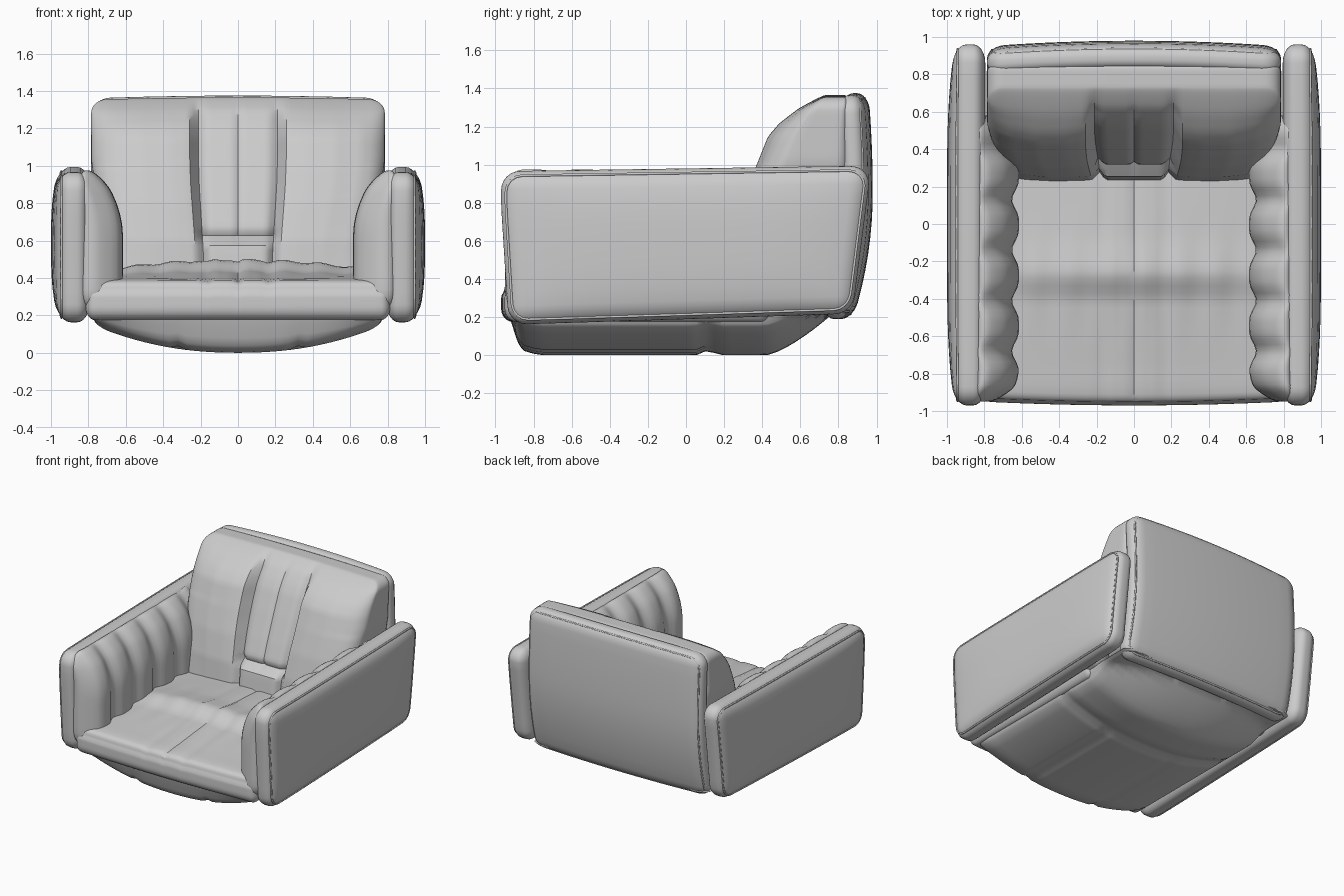
import bpy, bmesh
from math import tan, pi, exp, cos, sin, radians
from mathutils import Vector

if "Cube" in bpy.data.objects:
    bpy.data.objects.remove(bpy.data.objects["Cube"])


def ticks(lo, hi, r, n):
    # even spacing inside, angular spacing through the rounded rim
    e = [tan(k * pi / 12) * r for k in (1, 2, 3)]
    a, b = lo + r, hi - r
    return [a - v for v in reversed(e)] + [a + (b - a) * i / n for i in range(n + 1)] + [b + v for v in e]


def finish(ob, mirror):
    if mirror:
        ob.modifiers.new("Mirror", 'MIRROR')
    return ob


def soft_box(name, lo, hi, rad, cuts, warp, mirror=False):
    """Rounded box on a regular grid, then reshaped by warp(x, y, z)."""
    ax = [ticks(lo[i], hi[i], rad[i], cuts[i]) for i in range(3)]
    n = [len(a) - 1 for a in ax]
    bm, verts = bmesh.new(), {}

    def vert(key):
        if key not in verts:
            p = [ax[i][key[i]] for i in range(3)]
            q = [min(max(p[i], lo[i] + rad[i]), hi[i] - rad[i]) for i in range(3)]
            e = Vector([(p[i] - q[i]) / rad[i] for i in range(3)]).normalized()
            verts[key] = bm.verts.new(warp(*[q[i] + rad[i] * e[i] for i in range(3)]))
        return verts[key]

    for a in range(3):
        b, c = (a + 1) % 3, (a + 2) % 3
        for side in (0, n[a]):
            for i in range(n[b]):
                for j in range(n[c]):
                    quad = []
                    for di, dj in ((0, 0), (1, 0), (1, 1), (0, 1)):
                        key = [0, 0, 0]
                        key[a], key[b], key[c] = side, i + di, j + dj
                        quad.append(vert(tuple(key)))
                    bm.faces.new(quad)
    bmesh.ops.recalc_face_normals(bm, faces=bm.faces)
    me = bpy.data.meshes.new(name)
    bm.to_mesh(me)
    bm.free()
    ob = bpy.data.objects.new(name, me)
    bpy.context.collection.objects.link(ob)
    bpy.ops.object.select_all(action='DESELECT')
    ob.select_set(True)
    bpy.context.view_layer.objects.active = ob
    bpy.ops.object.shade_smooth_by_angle(angle=radians(35))
    return finish(ob, mirror)


def piping(name, half_a, half_b, r, place, mirror=False):
    """Thin welt following a rounded rectangle placed on a panel."""
    pts = []
    for k, (sa, sb) in enumerate(((1, 1), (-1, 1), (-1, -1), (1, -1))):
        for t in range(5):
            g = (k + t / 4) * pi / 2
            pts.append((sa * (half_a - r) + r * cos(g), sb * (half_b - r) + r * sin(g)))
    dense = []
    for i, p in enumerate(pts):
        q = pts[(i + 1) % len(pts)]
        m = 10 if i % 5 == 4 else 1
        dense += [(p[0] + (q[0] - p[0]) * s / m, p[1] + (q[1] - p[1]) * s / m) for s in range(m)]
    cu = bpy.data.curves.new(name, 'CURVE')
    cu.dimensions, cu.bevel_depth, cu.bevel_resolution = '3D', 0.007, 1
    sp = cu.splines.new('POLY')
    sp.points.add(len(dense) - 1)
    for pt, d in zip(sp.points, dense):
        pt.co = (*place(*d), 1)
    sp.use_cyclic_u = True
    ob = bpy.data.objects.new(name, cu)
    bpy.context.collection.objects.link(ob)
    return finish(ob, mirror)


def groove(v, c, w):
    return exp(-((v - c) / w) ** 2)


def lerp(table, v):
    for (a, fa), (b, fb) in zip(table, table[1:]):
        if v <= b:
            return fa + (fb - fa) * max(0, (v - a) / (b - a))
    return table[-1][1]


# Arm outer slabs
def arm_warp(x, y, z):
    t = (z - .16) / .82
    k = (1 - (y / .97) ** 4) * (1 - abs(2 * t - 1) ** 3)
    y2 = y * (.90 + .09 * min(1, t * 1.15)) if y > 0 else y * (.96 + .04 * min(1, 1.3 * t))
    z2 = z + (1 - t) * .03 * (y + .97) + t * .015 * y
    return x + (.04 * k if x > .9 else 0), y2, z2


soft_box("arm_slab", (.795, -.97, .16), (.96, .97, .98), (.065, .1, .1), (2, 20, 9), arm_warp, True)
piping("arm_piping", .945, .385, .085, lambda a, b: arm_warp(.94, a, .57 + b), True)


# Ribbed inner arm pads
def pad_warp(x, y, z):
    t = (.86 - x) / .23
    rib = abs(cos(pi * (y + .95) / .27)) ** 4
    d = .12 * max(0, (z - .62) / .35) ** 2 + .035 * rib + .05 * max(0, (-.75 - y) / .2) ** 2
    d += .1 * max(0, (y - .3) / .3) ** 2
    return x + t * d, y, z - .012 * rib * max(0, (z - .7) / .3)


soft_box("arm_pad", (.615, -.95, .22), (.86, .58, .975), (.11, .09, .12), (2, 44, 9), pad_warp, True)


# Back shell
def shell_warp(x, y, z):
    k = -.1 * ((.85 - z) / .65) ** 2 if z < .85 else -.02 * ((z - .85) / .5) ** 2
    return x, y + k - .03 * (x / .79) ** 2, z - .015 * (x / .79) ** 2 * (z > .8)


soft_box("back_shell", (-.785, .84, .19), (.785, .98, 1.375), (.1, .06, .09), (14, 1, 12), shell_warp)
piping("back_shell_piping", .76, .567, .08, lambda a, b: shell_warp(a, .957, .7825 + b))

# Back cushion: leaning face, bulging side panels, recessed centre above a small lower pad
BULGE = [(.35, .22), (.6, .25), (.8, .30), (1, .37), (1.15, .43), (1.22, .49), (1.29, .58), (1.37, .71)]
LEAN = [(.35, .24), (.6, .32), (1, .5), (1.3, .64), (1.37, .71)]
ACROSS = [(.2, .4), (.26, .9), (.36, 1), (.52, 1), (.66, .8), (.78, .4)]


def cushion_warp(x, y, z):
    s = (.86 - y) / .56
    ax = abs(x)
    low = min(1, max(0, (z - .58) / .04))
    mix = lerp(ACROSS, ax)
    if ax < .24:
        mix = mix * low + .9 * (1 - low)
    f = lerp(LEAN, z) * (1 - mix) + lerp(BULGE, z) * mix
    fade = min(1, max(0, (1.37 - z) / .12))
    f += fade * (.045 * groove(ax, .215, .025) + .015 * low * groove(x, 0, .015))
    if ax < .22:
        f += .03 * groove(z, .62, .025)
    return x * lerp([(.4, .86), (.55, .88), (.9, .98), (1.05, 1)], z), \
        .86 - s * (.86 - f), z - .012 * (x / .78) ** 2 * (z > 1)


soft_box("back_cushion", (-.785, .3, .35), (.785, .86, 1.365), (.08, .1, .07), (60, 5, 34), cushion_warp)

# Seat cushion: low front lip, ridge across the middle, dip behind it
EDGE = [(-.96, -.03), (-.85, -.02), (-.4, .0), (-.27, .02), (0, .01), (.45, 0)]
CROWN = [(-.9, 0), (-.4, .03), (-.27, .075), (-.08, .05), (.3, .035)]


def seat_warp(x, y, z):
    t = (z - .18) / .24
    c = 1 - (x / .8) ** 2
    top = lerp(EDGE, y) + c * lerp(CROWN, y)
    top += .007 * sin(x * 32) * max(0, 1 - abs(y + .3) / .35)
    top -= .012 * (groove(abs(x), .17, .02) + groove(x, 0, .015))
    front = -.02 * c if y < -.8 else 0
    return x, y + front + (.012 * groove(t, .75, .08) if y < -.9 else 0), z + t * top


soft_box("seat_cushion", (-.815, -.95, .175), (.815, .45, .41), (.05, .06, .08), (48, 32, 4), seat_warp)


# Underside: bowed hammock with a cross seam, rising to the back
def base_warp(x, y, z):
    t = (.24 - z) / .24
    up = .135 * (abs(x) / .79) ** 2.2
    up += .2 * max(0, (y - .42) / .33) ** 1.4 + .03 * max(0, (-.75 - y) / .2)
    up += .03 * groove(y, .12, .03) + .015 * groove(abs(x), .34, .02) * (y < .1)
    y2 = y + t * (.07 if y < -.8 else 0) * max(0, (-.8 - y) / .14)
    return x * (1 - .06 * t), y2, z + t * min(up, .22)


soft_box("seat_base", (-.8, -.94, 0), (.8, .86, .24), (.07, .05, .06), (30, 36, 2), base_warp)
